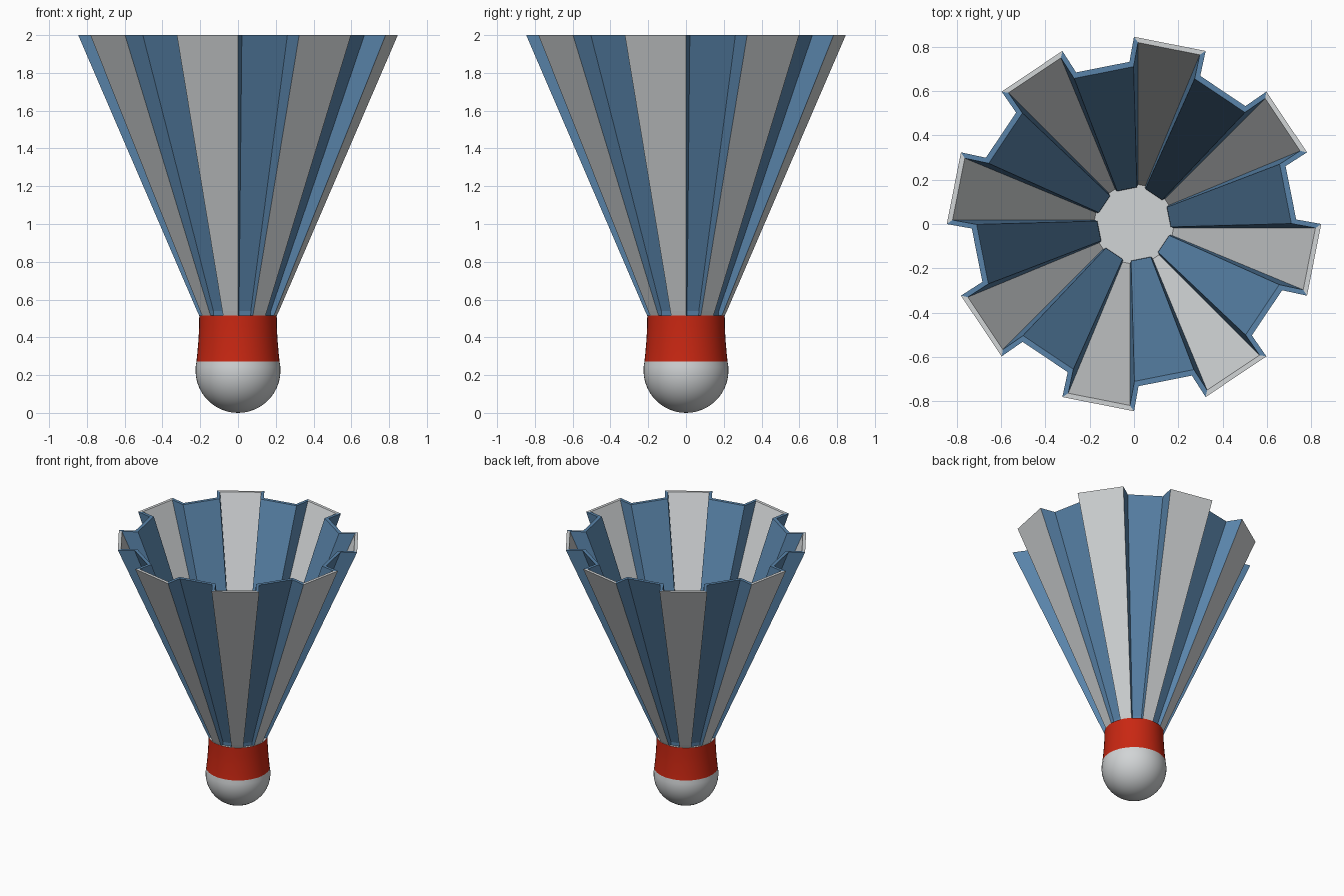
import bpy, bmesh, math

if "Cube" in bpy.data.objects:
    bpy.data.objects.remove(bpy.data.objects["Cube"])


def material(name, rgb):
    m = bpy.data.materials.new(name)
    m.diffuse_color = (*rgb, 1)
    m.use_nodes = True
    m.node_tree.nodes["Principled BSDF"].inputs["Base Color"].default_value = m.diffuse_color
    return m


white = material("soft_white", (0.64, 0.66, 0.67))
blue = material("steel_blue", (0.10, 0.23, 0.40))
red = material("band_red", (0.58, 0.02, 0.006))


def finish(bm, name, mats):
    bmesh.ops.recalc_face_normals(bm, faces=bm.faces)
    me = bpy.data.meshes.new(name)
    bm.to_mesh(me)
    bm.free()
    for m in mats:
        me.materials.append(m)
    ob = bpy.data.objects.new(name, me)
    bpy.context.collection.objects.link(ob)
    return ob


# Rounded cork with a flared band, lathed from a profile
R, BAND_Z, TOP_Z = 0.225, 0.272, 0.515
split = math.asin((BAND_Z - R) / R)
N = 14
profile = []
for i in range(1, N + 1):
    a = -math.pi / 2 + (split + math.pi / 2) * i / N
    profile.append((R * math.cos(a), R + R * math.sin(a)))
profile += [(0.215, 0.32), (0.209, 0.39), (0.206, 0.45), (0.205, TOP_Z)]
SEG = 48
bm = bmesh.new()
rings = [[bm.verts.new((r * math.cos(k * math.tau / SEG), r * math.sin(k * math.tau / SEG), z))
          for k in range(SEG)] for r, z in profile]
tip = bm.verts.new((0, 0, 0))
for k in range(SEG):
    n = (k + 1) % SEG
    bm.faces.new((tip, rings[0][n], rings[0][k]))
    for i in range(len(rings) - 1):
        f = bm.faces.new((rings[i][k], rings[i][n], rings[i + 1][n], rings[i + 1][k]))
        f.material_index = 1 if i >= N - 1 else 0
bm.faces.new(rings[-1])
cork = finish(bm, "cork_base", [white, red])
bpy.context.view_layer.objects.active = cork
cork.select_set(True)
bpy.ops.object.shade_smooth_by_angle(angle=math.radians(40))

# Pleated skirt: 8 raised white panels, 8 sunken blue panels, blue side walls
PANELS = 8
HALF = math.radians(11.25)
FLARE = math.radians(1.6)
THICK, WALL = 0.026, 0.018


def outline(bm, z, r_out, r_in, inner):
    """Closed pleat loop at height z; inner gives the inside skin."""
    verts = []
    for k in range(PANELS):
        mid = k * math.tau / PANELS - HALF
        for side, r, da in ((-1, r_in, HALF + FLARE), (-1, r_out, HALF),
                            (1, r_out, HALF), (1, r_in, HALF + FLARE)):
            if inner:
                r -= THICK if r == r_out else 0.022
                da -= WALL / r
            a = mid + side * da
            verts.append(bm.verts.new((r * math.cos(a), r * math.sin(a), z)))
    return verts


levels = [(0.505, 0.201, 0.188), (0.54, 0.217, 0.190), (2.0, 0.846, 0.733)]
bm = bmesh.new()
outer = [outline(bm, *lv, False) for lv in levels]
inside = [outline(bm, *lv, True) for lv in levels]
strips = [(outer[0], outer[1]), (outer[1], outer[2]), (outer[2], inside[2]),
          (inside[2], inside[1]), (inside[1], inside[0]), (inside[0], outer[0])]
count = PANELS * 4
for a, b in strips:
    for i in range(count):
        j = (i + 1) % count
        f = bm.faces.new((a[i], a[j], b[j], b[i]))
        f.material_index = 0 if i % 4 == 1 else 1
finish(bm, "pleated_skirt", [white, blue])
